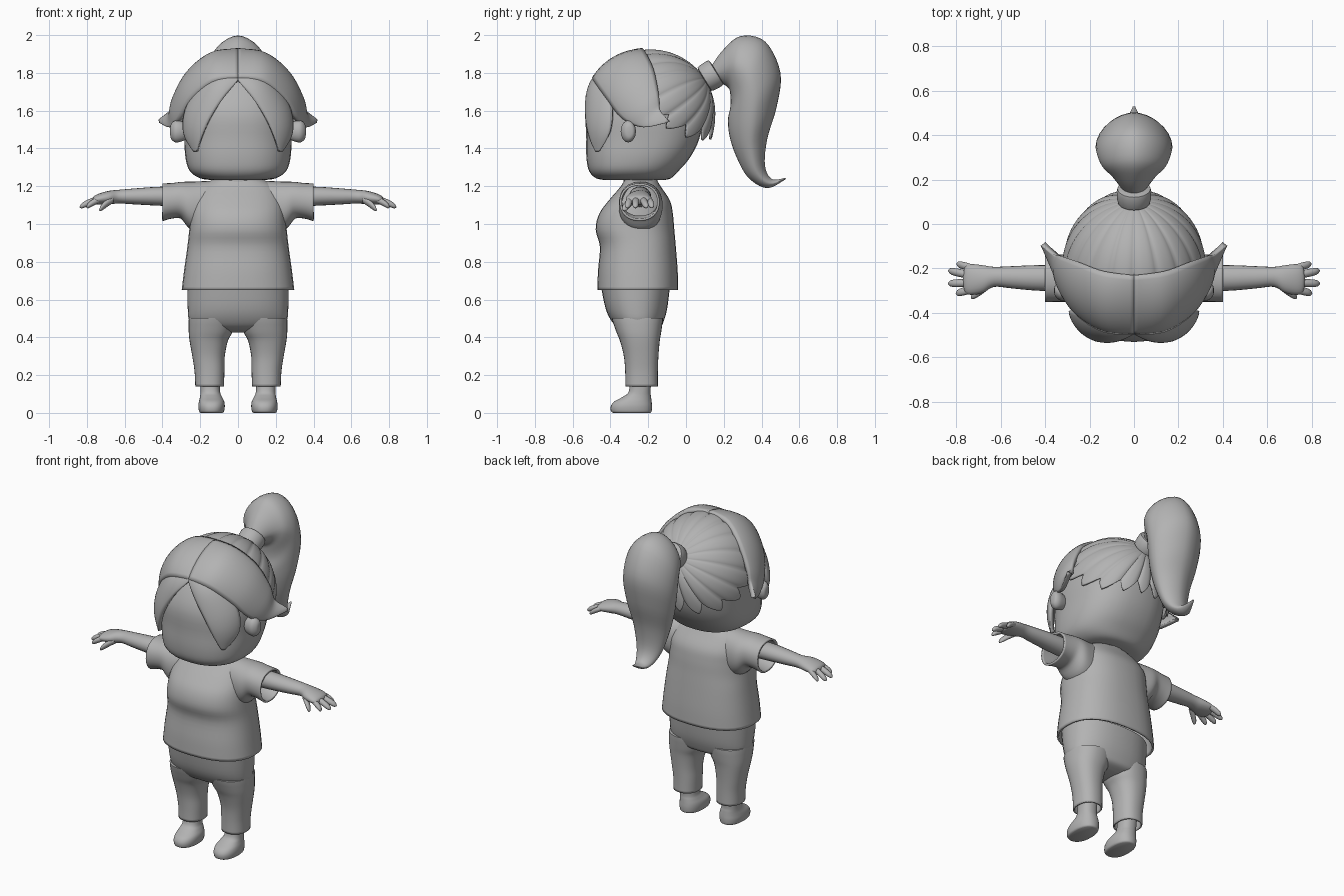
import bpy, bmesh, math
from mathutils import Vector as V

if "Cube" in bpy.data.objects:
    bpy.data.objects.remove(bpy.data.objects["Cube"])

grey = bpy.data.materials.new("plain grey")
grey.use_nodes = True
grey.diffuse_color = (0.45, 0.45, 0.45, 1)
grey.node_tree.nodes["Principled BSDF"].inputs["Base Color"].default_value = (0.45, 0.45, 0.45, 1)


def spline(pts, steps):
    """Smooth curve through points, as tuples of any length."""
    out = []
    for i in range(len(pts) - 1):
        quad = [pts[max(i - 1, 0)], pts[i], pts[i + 1], pts[min(i + 2, len(pts) - 1)]]
        for k in range(steps):
            t = k / steps
            out.append(tuple(0.5 * (2 * b + (c - a) * t + (2 * a - 5 * b + 4 * c - d) * t * t
                                    + (3 * b - a - 3 * c + d) * t ** 3) for a, b, c, d in zip(*quad)))
    return out + [tuple(pts[-1])]


def grid(name, rows, closed=True, caps=(True, True), mirror=False, thick=0.0, angle=50):
    """Surface through rows of points, with optional caps, mirror and thickness."""
    bm = bmesh.new()
    vs = [[bm.verts.new(p) for p in row] for row in rows]
    n = len(rows[0])
    for a, b in zip(vs, vs[1:]):
        for i in range(n if closed else n - 1):
            j = (i + 1) % n
            bm.faces.new((a[i], a[j], b[j], b[i]))
    if closed:
        for row, cap in ((vs[0], caps[0]), (vs[-1], caps[1])):
            if cap:
                bm.faces.new(row)
    bmesh.ops.remove_doubles(bm, verts=bm.verts, dist=0.0002)
    bmesh.ops.recalc_face_normals(bm, faces=bm.faces)
    mesh = bpy.data.meshes.new(name)
    bm.to_mesh(mesh)
    bm.free()
    ob = bpy.data.objects.new(name, mesh)
    bpy.context.collection.objects.link(ob)
    mesh.materials.append(grey)
    if mirror:
        ob.modifiers.new("Mirror", "MIRROR").use_mirror_merge = False
    if thick:
        mod = ob.modifiers.new("Solidify", "SOLIDIFY")
        mod.thickness, mod.offset = thick, 0
    bpy.ops.object.select_all(action="DESELECT")
    ob.select_set(True)
    bpy.context.view_layer.objects.active = ob
    bpy.ops.object.shade_smooth_by_angle(angle=math.radians(angle))
    return ob


def oval(c, u, v, power=2.0, n=32):
    """Superellipse ring around c with half axes u and v."""
    ring = []
    for i in range(n):
        a = 2 * math.pi * i / n
        s, t = math.cos(a), math.sin(a)
        ring.append(V(c) + V(u) * math.copysign(abs(s) ** (2 / power), s)
                    + V(v) * math.copysign(abs(t) ** (2 / power), t))
    return ring


def stack(name, levels, power=2.0, steps=4, **kw):
    """Level rings given as (z, x centre, half width, front y, back y)."""
    rows = [oval((cx, (f + b) / 2, z), (w, 0, 0), (0, (b - f) / 2, 0), power)
            for z, cx, w, f, b in spline(levels, steps)]
    return grid(name, rows, **kw)


def limb(name, path, power=2.0, steps=4, n=20, **kw):
    """Rings across x given as (x, y, z, half depth, half height)."""
    rows = [oval((x, y, z), (0, d, 0), (0, 0, h), power, n) for x, y, z, d, h in spline(path, steps)]
    return grid(name, rows, **kw)


# Head, neck and ears
stack("head", [(1.232, 0, .13, -.42, -.12), (1.242, 0, .2, -.475, -.08), (1.28, 0, .255, -.513, -.04),
               (1.35, 0, .278, -.527, .02), (1.45, 0, .284, -.528, .07), (1.6, 0, .285, -.525, .1),
               (1.75, 0, .24, -.45, .08), (1.85, 0, .14, -.34, -.02), (1.88, 0, .03, -.25, -.15)], 2.4)
stack("neck", [(1.12, 0, .12, -.33, -.15), (1.27, 0, .12, -.33, -.15)])
limb("ears", [(.26, -.3, 1.49, .02, .03), (.29, -.305, 1.49, .034, .05), (.33, -.305, 1.49, .04, .058),
              (.355, -.3, 1.49, .025, .038), (.36, -.3, 1.49, .003, .004)], mirror=True)

# Hair cap: strands fanning from the ponytail root, with pointed ends
centre = V((0, -.19, 1.58))
pole, up = V((0, .85, .53)).normalized(), V((0, -.53, .85)).normalized()
side = V((1, 0, 0))
strands, per = 18, 8
rows = []
for k in range(25):
    t = k / 24
    row = []
    for i in range(strands * per):
        phi = 2 * math.pi * i / (strands * per)
        saw = abs(2 * ((i / per) % 1) - 1)
        reach = 66 + 12 * math.cos(phi) + 25 * math.sin(phi) ** 2 - 14 * saw ** 1.3
        th = math.radians(8 + (reach - 8) * t)
        d = pole * math.cos(th) + (up * math.cos(phi) + side * math.sin(phi)) * math.sin(th)
        low = .335 if d.z > 0 else .4
        r = 1 / math.sqrt((d.x / .312) ** 2 + (d.y / .335) ** 2 + (d.z / low) ** 2)
        row.append(centre + d * r * (1.015 - .03 * saw ** 3 * t ** .7))
    rows.append(row)
grid("hair_cap", rows, caps=(True, False), thick=.012)

# Swept fringe locks, each stretched over the skull between two edge curves
skull = V((.325, .34, .335))


def lock(name, lower, upper, thick):
    rows = []
    edges = list(zip(spline(lower, 5), spline(upper, 5)))
    for k, (a, b) in enumerate(edges):
        v = k / (len(edges) - 1)
        a, b = [V([(p[i] - centre[i]) / skull[i] for i in range(3)]) for p in (a, b)]
        row = []
        for j in range(13):
            u = j / 12
            p = a.lerp(b, u)
            swell = .045 * math.sin(math.pi * u) ** .7 * min(1, v * 6) * min(1, 3 * (1 - v))
            p = p.normalized() * (a.length * (1 - u) + b.length * u + swell)
            row.append(centre + V([p[i] * skull[i] for i in range(3)]))
        rows.append(row)
    grid(name, rows, closed=False, mirror=True, thick=thick)


lock("fringe_side_locks",
     [(0, -.485, 1.77), (.13, -.475, 1.75), (.24, -.41, 1.66), (.3, -.33, 1.56), (.35, -.22, 1.515), (.405, -.095, 1.54)],
     [(0, -.23, 1.918), (.13, -.215, 1.895), (.24, -.175, 1.81), (.315, -.15, 1.69), (.345, -.14, 1.6), (.41, -.09, 1.548)],
     .028)
lock("fringe_front_locks",
     [(0, -.485, 1.76), (.075, -.518, 1.67), (.145, -.522, 1.56), (.19, -.502, 1.46), (.215, -.47, 1.385)],
     [(0, -.44, 1.82), (.15, -.43, 1.765), (.26, -.39, 1.63), (.28, -.4, 1.49), (.225, -.46, 1.385)],
     .024)

# Hair tie and ponytail
axis = V((0, .85, .52)).normalized()
across = V((0, -.52, .85)).normalized()
rows = [oval(V((0, .13, 1.785)) + axis * s, side * r, across * r)
        for s, r in ((-.04, .06), (-.036, .072), (-.02, .076), (.02, .078), (.034, .074), (.038, .06))]
grid("hair_tie", rows)
rows = []
for oy, oz, iy, iz, w in spline([(.13, 1.83, .18, 1.75, .05), (.195, 1.92, .225, 1.72, .095),
                                 (.29, 1.995, .235, 1.68, .145), (.42, 1.965, .235, 1.62, .17),
                                 (.5, 1.8, .222, 1.55, .17), (.48, 1.62, .232, 1.46, .15),
                                 (.43, 1.45, .265, 1.36, .115), (.418, 1.31, .33, 1.245, .08),
                                 (.455, 1.238, .43, 1.19, .045), (.53, 1.245, .525, 1.235, .006)], 5):
    o, i = V((0, oy, oz)), V((0, iy, iz))
    rows.append(oval((o + i) / 2, (w, 0, 0), (o - i) / 2, 1.75))
grid("ponytail", rows)

# Shirt and sleeves
stack("shirt", [(.65, 0, .292, -.463, -.047), (.75, 0, .28, -.46, -.05), (.88, 0, .262, -.45, -.06),
                (.97, 0, .252, -.472, -.068), (1.05, 0, .245, -.455, -.075), (1.12, 0, .235, -.405, -.09),
                (1.19, 0, .2, -.345, -.135), (1.23, 0, .13, -.32, -.16)],
      2.4, caps=(False, False), thick=.012)
limb("sleeves", [(.1, -.24, 1.09, .09, .135), (.2, -.24, 1.09, .105, .13), (.255, -.24, 1.1, .11, .118),
                 (.3, -.243, 1.125, .102, .092), (.35, -.245, 1.123, .1, .088), (.4, -.246, 1.115, .1, .094)],
     2.2, caps=(False, False), mirror=True, thick=.012, n=32)

# Arms, palms, fingers and thumbs
limb("arms", [(.25, -.243, 1.145, .058, .055), (.42, -.243, 1.147, .058, .05), (.55, -.24, 1.146, .05, .042),
              (.63, -.238, 1.145, .045, .036), (.68, -.248, 1.14, .062, .036), (.73, -.25, 1.133, .069, .03),
              (.76, -.25, 1.127, .06, .022), (.77, -.25, 1.125, .02, .01)], mirror=True)
for label, root, tip, r in (("little", (.73, -.197), (.8, -.18), .017), ("ring", (.74, -.23), (.838, -.21), .018),
                            ("middle", (.74, -.265), (.838, -.268), .018), ("index", (.73, -.295), (.803, -.312), .018),
                            ("thumb", (.66, -.28), (.735, -.33), .02)):
    drop = .035 if label == "thumb" else .025
    path = []
    for s, k in ((0, .9), (.35, 1), (.7, .95), (.9, .7), (1, .1)):
        x, y = [a + (b - a) * s for a, b in zip(root, tip)]
        path.append((x, y, 1.13 - drop * s * (1 + .6 * s), r * k, r * k))
    limb(label + "_fingers", path, n=12, steps=3, mirror=True)

# Trousers
stack("trouser_hips", [(.425, 0, .1, -.29, -.19), (.445, 0, .2, -.35, -.14), (.48, 0, .255, -.39, -.12),
                       (.55, 0, .266, -.425, -.1), (.67, 0, .268, -.45, -.085)], 2.3)
stack("trouser_legs", [(.14, .15, .072, -.317, -.153), (.22, .151, .075, -.318, -.153), (.3, .156, .082, -.325, -.15),
                       (.38, .155, .097, -.345, -.143), (.43, .145, .112, -.365, -.135), (.5, .135, .122, -.39, -.125)],
      2.3, mirror=True, caps=(False, True), thick=.008)

# Shoes
stack("shoes", [(0, .14, .058, -.385, -.19), (.008, .14, .066, -.397, -.182), (.035, .14, .07, -.398, -.18),
                (.06, .14, .067, -.38, -.182), (.085, .143, .058, -.335, -.185), (.115, .147, .052, -.302, -.188),
                (.2, .15, .052, -.295, -.18)], 2.3, mirror=True)
